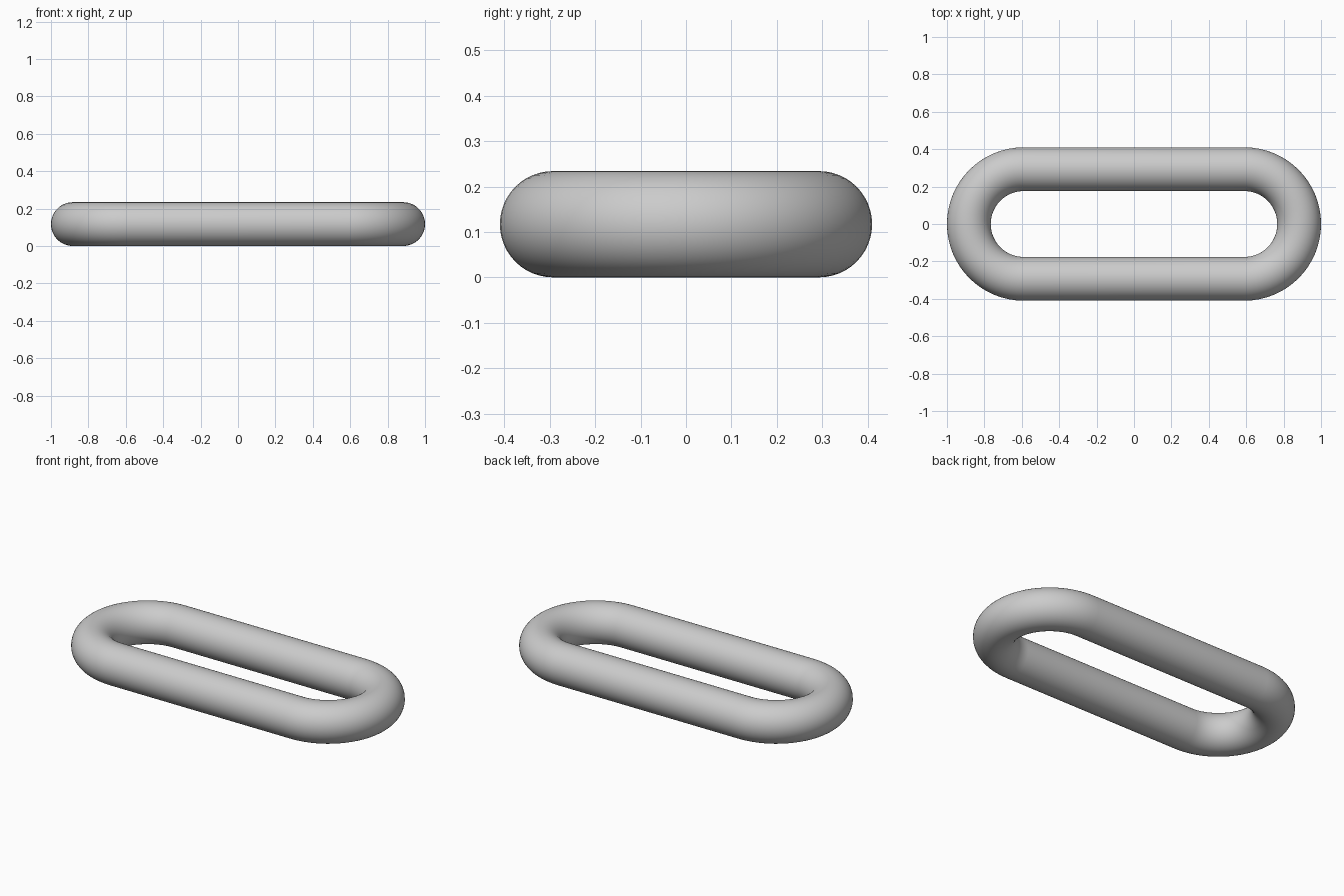
import bpy, bmesh
from math import sin, cos, pi

if "Cube" in bpy.data.objects:
    bpy.data.objects.remove(bpy.data.objects["Cube"])

TUBE_R = 0.117            # radius of the round bar
BEND_R = 0.41 - TUBE_R    # centreline radius of the end bends
HALF_STRAIGHT = 0.59      # bend centres at x = +/- this
BEND_STEPS, SIDES = 32, 48

# Stadium-shaped centreline: (bend centre x, angle) per ring
stations = []
for cx, start in ((HALF_STRAIGHT, -pi / 2), (-HALF_STRAIGHT, pi / 2)):
    for i in range(BEND_STEPS + 1):
        stations.append((cx, start + pi * i / BEND_STEPS))

# Sweep a circular section round the centreline
bm = bmesh.new()
rings = []
for cx, a in stations:
    ring = []
    for j in range(SIDES):
        t = 2 * pi * j / SIDES
        r = BEND_R + TUBE_R * cos(t)
        ring.append(bm.verts.new((cx + r * cos(a), r * sin(a), TUBE_R + TUBE_R * sin(t))))
    rings.append(ring)

for i, ring in enumerate(rings):
    nxt = rings[(i + 1) % len(rings)]
    for j in range(SIDES):
        k = (j + 1) % SIDES
        bm.faces.new((ring[j], nxt[j], nxt[k], ring[k])).smooth = True
bmesh.ops.recalc_face_normals(bm, faces=bm.faces)

# Chain link object
mesh = bpy.data.meshes.new("chain_link")
bm.to_mesh(mesh)
bm.free()
link = bpy.data.objects.new("chain_link", mesh)
bpy.context.collection.objects.link(link)
